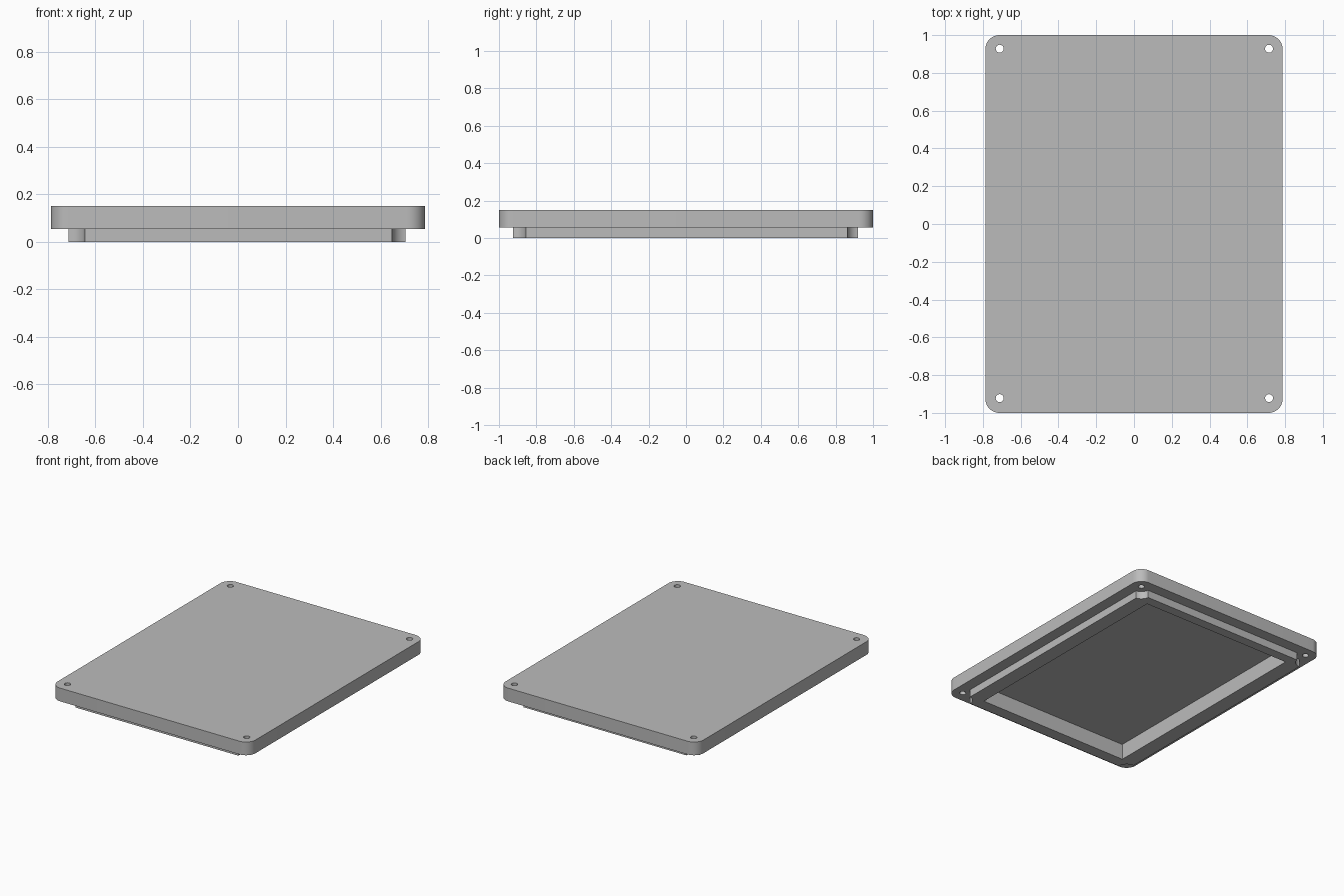
import bpy, bmesh
from math import radians, cos, sin, pi

if "Cube" in bpy.data.objects:
    bpy.data.objects.remove(bpy.data.objects["Cube"], do_unlink=True)

TOP, FLANGE_Z, FLOOR_Z = 0.15, 0.055, 0.113
HALF_X, HALF_Y, CORNER = 0.787, 1.0, 0.075
SCREWS = [(x, y) for x in (-0.711, 0.715) for y in (-0.922, 0.928)]

grey = bpy.data.materials.new("light_grey")
grey.use_nodes = True
grey.diffuse_color = (0.5, 0.5, 0.5, 1)
grey.node_tree.nodes["Principled BSDF"].inputs["Base Color"].default_value = (0.5, 0.5, 0.5, 1)


def prism(name, outline, z0, z1):
    """Extrude a closed 2D outline from z0 up to z1."""
    bm = bmesh.new()
    base = bm.faces.new([bm.verts.new((x, y, z0)) for x, y in outline])
    ext = bmesh.ops.extrude_face_region(bm, geom=[base])["geom"]
    for v in ext:
        if isinstance(v, bmesh.types.BMVert):
            v.co.z = z1
    bmesh.ops.recalc_face_normals(bm, faces=bm.faces)
    mesh = bpy.data.meshes.new(name)
    bm.to_mesh(mesh)
    bm.free()
    mesh.materials.append(grey)
    obj = bpy.data.objects.new(name, mesh)
    bpy.context.collection.objects.link(obj)
    return obj


def arc(cx, cy, r, start, sweep, steps):
    return [(cx + r * cos(start + sweep * i / steps),
             cy + r * sin(start + sweep * i / steps)) for i in range(steps + 1)]


def rectangle(x0, x1, y0, y1):
    return [(x0, y0), (x1, y0), (x1, y1), (x0, y1)]


def rounded_rectangle(hx, hy, r):
    pts = []
    for i, (sx, sy) in enumerate([(1, 1), (-1, 1), (-1, -1), (1, -1)]):
        pts += arc(sx * (hx - r), sy * (hy - r), r, i * pi / 2, pi / 2, 12)
    return pts


def combine(target, tool, operation):
    """Apply a boolean and discard the tool object."""
    mod = target.modifiers.new("cut", 'BOOLEAN')
    mod.operation, mod.solver, mod.object = operation, 'EXACT', tool
    bpy.context.view_layer.objects.active = target
    bpy.ops.object.modifier_apply(modifier=mod.name)
    bpy.data.objects.remove(tool, do_unlink=True)


def cut_at_screws(target, radius):
    for x, y in SCREWS:
        circle = arc(x, y, radius, 0, 2 * pi, 40)[:-1]
        combine(target, prism("screw_cutter", circle, -0.1, 0.3), 'DIFFERENCE')


# Cover plate with rounded corners and four screw holes
lid = prism("lid", rounded_rectangle(HALF_X, HALF_Y, CORNER), FLANGE_Z, TOP)
cut_at_screws(lid, 0.021)

# Locating lip underneath, scooped out around each screw
lip = prism("lip", rectangle(-0.714, 0.706, -0.924, 0.92), 0, 0.08)
cut_at_screws(lip, 0.066)
combine(lid, lip, 'UNION')

# Hollow inside of the lip
recess = prism("recess_cutter", rectangle(-0.603, 0.599, -0.84, 0.85), -0.1, FLOOR_Z)
combine(lid, recess, 'DIFFERENCE')

bpy.ops.object.select_all(action='DESELECT')
lid.select_set(True)
bpy.context.view_layer.objects.active = lid
bpy.ops.object.shade_smooth_by_angle(angle=radians(30))
